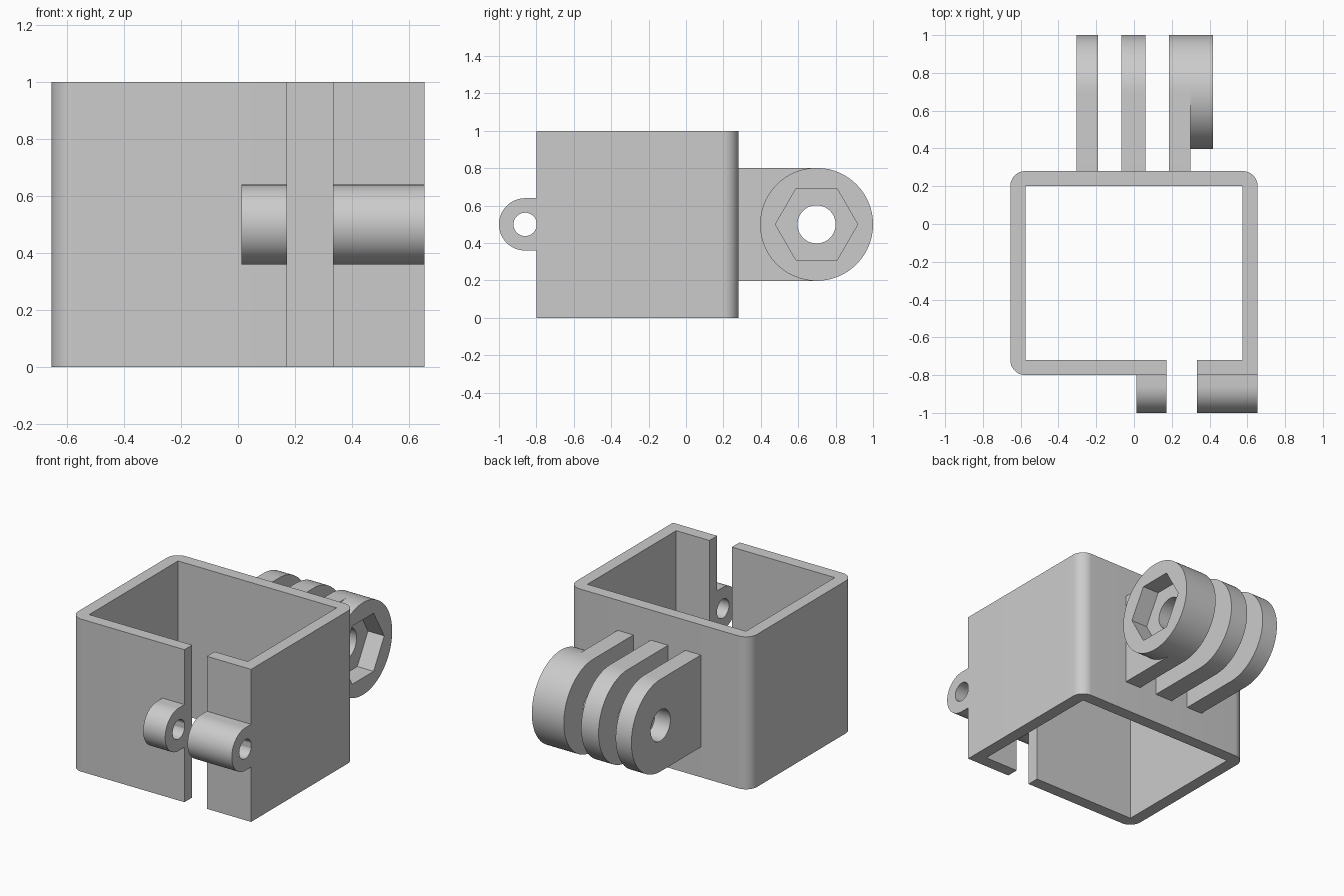
import bpy, bmesh, math
from mathutils import Vector

cube = bpy.data.objects.get("Cube")
if cube:
    bpy.data.objects.remove(cube, do_unlink=True)

grey = bpy.data.materials.new("light_grey")
grey.use_nodes = True
colour = (0.6, 0.6, 0.6, 1)
grey.diffuse_color = colour
grey.node_tree.nodes["Principled BSDF"].inputs["Base Color"].default_value = colour


def arc(cx, cy, r, start, end, n):
    """Points from start to end angle, in degrees."""
    angles = [math.radians(start + (end - start) * i / n) for i in range(n + 1)]
    return [(cx + r * math.cos(a), cy + r * math.sin(a)) for a in angles]


def circle(cx, cy, r, n=64):
    return arc(cx, cy, r, 0, 360, n)[:-1]


def extrude(name, loops, axis, low, high):
    """Fill an outline with its holes and extrude it along x or z."""
    bm = bmesh.new()
    for loop in loops:
        verts = [bm.verts.new((low, a, b) if axis == "x" else (a, b, low))
                 for a, b in loop]
        for i, v in enumerate(verts):
            bm.edges.new((verts[i - 1], v))
    bmesh.ops.triangle_fill(bm, use_beauty=True, edges=bm.edges[:])
    grown = bmesh.ops.extrude_face_region(bm, geom=bm.faces[:])["geom"]
    move = Vector((1, 0, 0) if axis == "x" else (0, 0, 1)) * (high - low)
    bmesh.ops.translate(bm, vec=move,
                        verts=[g for g in grown if isinstance(g, bmesh.types.BMVert)])
    bmesh.ops.recalc_face_normals(bm, faces=bm.faces[:])
    mesh = bpy.data.meshes.new(name)
    bm.to_mesh(mesh)
    bm.free()
    mesh.materials.append(grey)
    obj = bpy.data.objects.new(name, mesh)
    bpy.context.collection.objects.link(obj)
    bpy.ops.object.select_all(action="DESELECT")
    obj.select_set(True)
    bpy.context.view_layer.objects.active = obj
    bpy.ops.object.shade_smooth_by_angle(angle=math.radians(30))
    return obj


# Square sleeve, split at the front, with three rounded corners
W, FRONT, BACK, T = 0.655, -0.8, 0.28, 0.08
GAP_L, GAP_R = 0.172, 0.334
IN = W - T
sleeve = [(GAP_L, FRONT)]
sleeve += arc(-W + T, FRONT + T, T, 270, 180, 12)
sleeve += arc(-W + T, BACK - T, T, 180, 90, 12)
sleeve += arc(W - T, BACK - T, T, 90, 0, 12)
sleeve += [(W, FRONT), (GAP_R, FRONT), (GAP_R, FRONT + T), (IN, FRONT + T),
           (IN, BACK - T), (-IN, BACK - T), (-IN, FRONT + T), (GAP_L, FRONT + T)]
extrude("sleeve", [sleeve], "z", 0, 1)

# Clamp lugs on either side of the split
MID = 0.5
LUG_Y, LUG_R = -0.86, 0.14
lug = arc(LUG_Y, MID, LUG_R, 90, 270, 32)
lug += [(FRONT + 0.01, MID - LUG_R), (FRONT + 0.01, MID + LUG_R)]
lug_hole = circle(LUG_Y, MID, 0.0625, 40)
extrude("short_lug", [lug, lug_hole], "x", 0.012, GAP_L)
extrude("long_lug", [lug, lug_hole], "x", GAP_R, W)

# Three rear mounting prongs
HUB_Y, HUB_R = 0.698, 0.302
prong = arc(HUB_Y, MID, HUB_R, -90, 90, 48)
prong += [(BACK - 0.02, MID + HUB_R), (BACK - 0.02, MID - HUB_R)]
bolt_hole = circle(HUB_Y, MID, 0.102, 48)
for name, low, high in (("right_prong", -0.304, -0.19),
                        ("middle_prong", -0.066, 0.06),
                        ("left_prong", 0.186, 0.3)):
    extrude(name, [prong, bolt_hole], "x", low, high)

# Round boss with a hexagonal nut recess
nut_recess = circle(HUB_Y, MID, 0.22, 6)
extrude("nut_boss", [circle(HUB_Y, MID, HUB_R, 96), nut_recess], "x", 0.3, 0.418)
